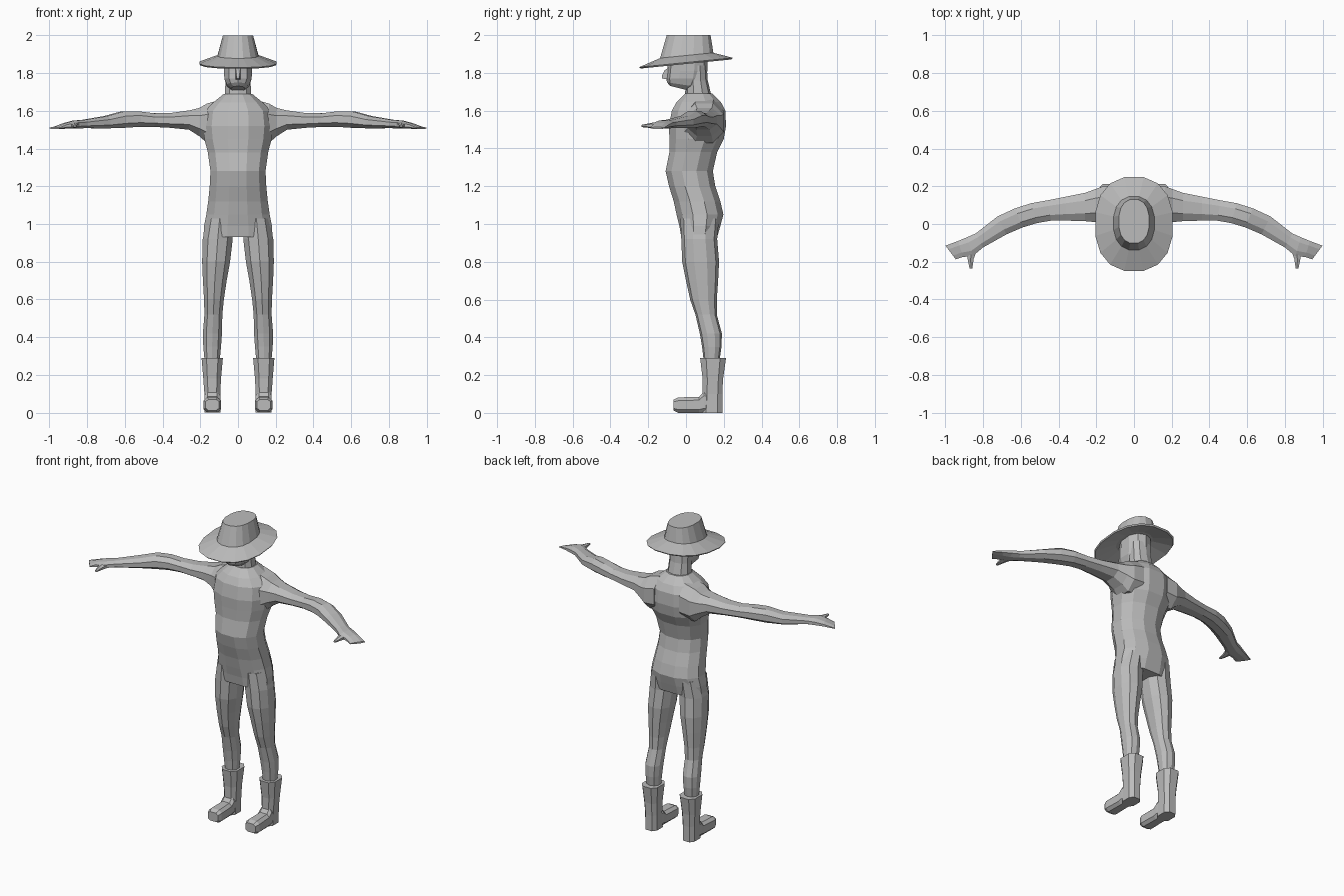
import bpy, bmesh, math
from mathutils import Vector

grey = bpy.data.materials.new("plain grey")
grey.diffuse_color = (0.5, 0.5, 0.5, 1)


def outline(n, power):
    """Rounded-square outline with n points, stretched to fill -1..1."""
    pts = []
    for i in range(n):
        a = 2 * math.pi * (i + 0.5) / n
        c, s = math.cos(a), math.sin(a)
        pts.append((math.copysign(abs(c) ** power, c), math.copysign(abs(s) ** power, s)))
    mx, my = max(p[0] for p in pts), max(p[1] for p in pts)
    return [(u / mx, v / my) for u, v in pts]


def ring(axis, at, a0, a1, b0, b1, tilt=0, n=10, power=0.9):
    """Ring across an axis; a and b are its limits along the other two axes."""
    pts = []
    for u, v in outline(n, power):
        a = (a0 + a1) / 2 + u * (a1 - a0) / 2
        b = (b0 + b1) / 2 + v * (b1 - b0) / 2
        if axis == "z":      # a = x, b = y, tilt raises z along y
            pts.append(Vector((a, b, at + tilt * b)))
        elif axis == "x":    # a = y, b = z, tilt slants x along y
            pts.append(Vector((at + tilt * (a - (a0 + a1) / 2), a, b)))
        else:                # a = x, b = z
            pts.append(Vector((a, at, b)))
    return pts


def loft(name, rings, mirror=False):
    """Skin a row of rings into a closed flat-shaded part."""
    bm = bmesh.new()
    loops = [[bm.verts.new(p) for p in r] for r in rings]
    n = len(loops[0])
    for lo, hi in zip(loops, loops[1:]):
        for i in range(n):
            j = (i + 1) % n
            bm.faces.new((lo[i], lo[j], hi[j], hi[i]))
    bm.faces.new(loops[0])
    bm.faces.new(loops[-1])
    bmesh.ops.recalc_face_normals(bm, faces=bm.faces)
    mesh = bpy.data.meshes.new(name)
    bm.to_mesh(mesh)
    bm.free()
    mesh.materials.append(grey)
    ob = bpy.data.objects.new(name, mesh)
    bpy.context.collection.objects.link(ob)
    if mirror:
        ob.modifiers.new("mirror", "MIRROR")
    return ob


# Torso: height, half width, front, back
torso = [(0.93, 0.183, -0.025, 0.165), (0.99, 0.18, -0.035, 0.182), (1.05, 0.168, -0.05, 0.198),
         (1.12, 0.158, -0.065, 0.182), (1.2, 0.15, -0.09, 0.155), (1.28, 0.146, -0.108, 0.142),
         (1.38, 0.16, -0.088, 0.165), (1.45, 0.178, -0.088, 0.2), (1.52, 0.185, -0.09, 0.212),
         (1.6, 0.175, -0.075, 0.208), (1.645, 0.13, -0.05, 0.185), (1.69, 0.075, -0.005, 0.14)]
loft("torso", [ring("z", z, -w, w, f, b, n=12) for z, w, f, b in torso])

# Neck and head
neck = [(1.65, 0.085, -0.03, 0.16), (1.69, 0.07, -0.005, 0.132), (1.76, 0.066, 0.0, 0.115), (1.84, 0.066, 0.0, 0.11)]
loft("neck", [ring("z", z, -w, w, f, b) for z, w, f, b in neck])
head = [(1.71, 0.036, -0.085, 0.03, -0.25), (1.735, 0.06, -0.1, 0.08, -0.15), (1.77, 0.072, -0.105, 0.105, 0),
        (1.81, 0.075, -0.1, 0.113, 0), (1.89, 0.075, -0.095, 0.113, 0)]
loft("head", [ring("z", z, -w, w, f, b, t) for z, w, f, b, t in head])
loft("nose", [ring("y", -0.09, -0.014, 0.014, 1.765, 1.83, n=4),
              ring("y", -0.112, -0.011, 0.011, 1.768, 1.815, n=4),
              ring("y", -0.128, -0.007, 0.007, 1.77, 1.783, n=4)])

# Hat: tilted brim with hollow underside, flat-topped crown
hat = [(1.884, 0.09, -0.115, 0.12, 0.1), (1.847, 0.2, -0.24, 0.24, 0.1), (1.855, 0.205, -0.248, 0.248, 0.1),
       (1.892, 0.108, -0.137, 0.145, 0.1), (2.0, 0.08, -0.102, 0.13, 0)]
loft("hat", [ring("z", z, -w, w, f, b, t, n=16, power=0.85) for z, w, f, b, t in hat])

# Arms with hands: x, front, back, bottom, top, slant
arm = [(0.09, 0.0, 0.2, 1.43, 1.66, 0), (0.165, -0.01, 0.2, 1.43, 1.638, 0), (0.205, 0.01, 0.185, 1.465, 1.615, 0),
       (0.26, 0.015, 0.165, 1.5, 1.602, 0), (0.36, 0.018, 0.145, 1.51, 1.588, 0), (0.45, 0.018, 0.125, 1.515, 1.587, 0.2),
       (0.53, 0.005, 0.11, 1.515, 1.597, 0.3), (0.61, -0.018, 0.083, 1.51, 1.597, 0.4),
       (0.7, -0.055, 0.04, 1.507, 1.572, 0.5), (0.82, -0.125, -0.05, 1.508, 1.552, 0.5),
       (0.87, -0.17, -0.07, 1.505, 1.548, 0.3), (0.92, -0.175, -0.09, 1.505, 1.535, 0.3),
       (0.972, -0.187, -0.115, 1.503, 1.513, 0.75)]
loft("arm", [ring("x", x, f, b, lo, hi, t, n=8) for x, f, b, lo, hi, t in arm], True)
loft("thumb", [ring("y", -0.13, 0.83, 0.89, 1.508, 1.545, n=6),
               ring("y", -0.185, 0.85, 0.882, 1.508, 1.535, n=6),
               ring("y", -0.235, 0.857, 0.872, 1.513, 1.525, n=6)], True)

# Legs: height, inner side, outer side, front, back
leg = [(1.03, 0.03, 0.165, -0.03, 0.175), (0.92, 0.028, 0.187, -0.025, 0.165), (0.8, 0.042, 0.19, -0.02, 0.175),
       (0.7, 0.06, 0.186, 0.0, 0.17), (0.6, 0.075, 0.18, 0.022, 0.163), (0.52, 0.083, 0.178, 0.05, 0.163),
       (0.42, 0.085, 0.186, 0.073, 0.19), (0.35, 0.09, 0.184, 0.085, 0.188), (0.24, 0.1, 0.174, 0.098, 0.172)]
loft("leg", [ring("z", *r) for r in leg], True)

# Boots: flared shaft and long foot
boot = [(0.29, 0.08, 0.193, 0.075, 0.212), (0.18, 0.09, 0.184, 0.088, 0.196),
        (0.1, 0.094, 0.178, 0.088, 0.192), (0.0, 0.094, 0.178, 0.08, 0.192)]
loft("boot_shaft", [ring("z", *r, n=8, power=0.7) for r in boot], True)
foot = [(0.17, 0.1, 0.172, 0, 0.1), (0.095, 0.094, 0.178, 0, 0.115), (0.07, 0.094, 0.178, 0, 0.085),
        (-0.04, 0.09, 0.182, 0, 0.082), (-0.066, 0.1, 0.172, 0.012, 0.07)]
loft("boot_foot", [ring("y", *r, n=8, power=0.6) for r in foot], True)
